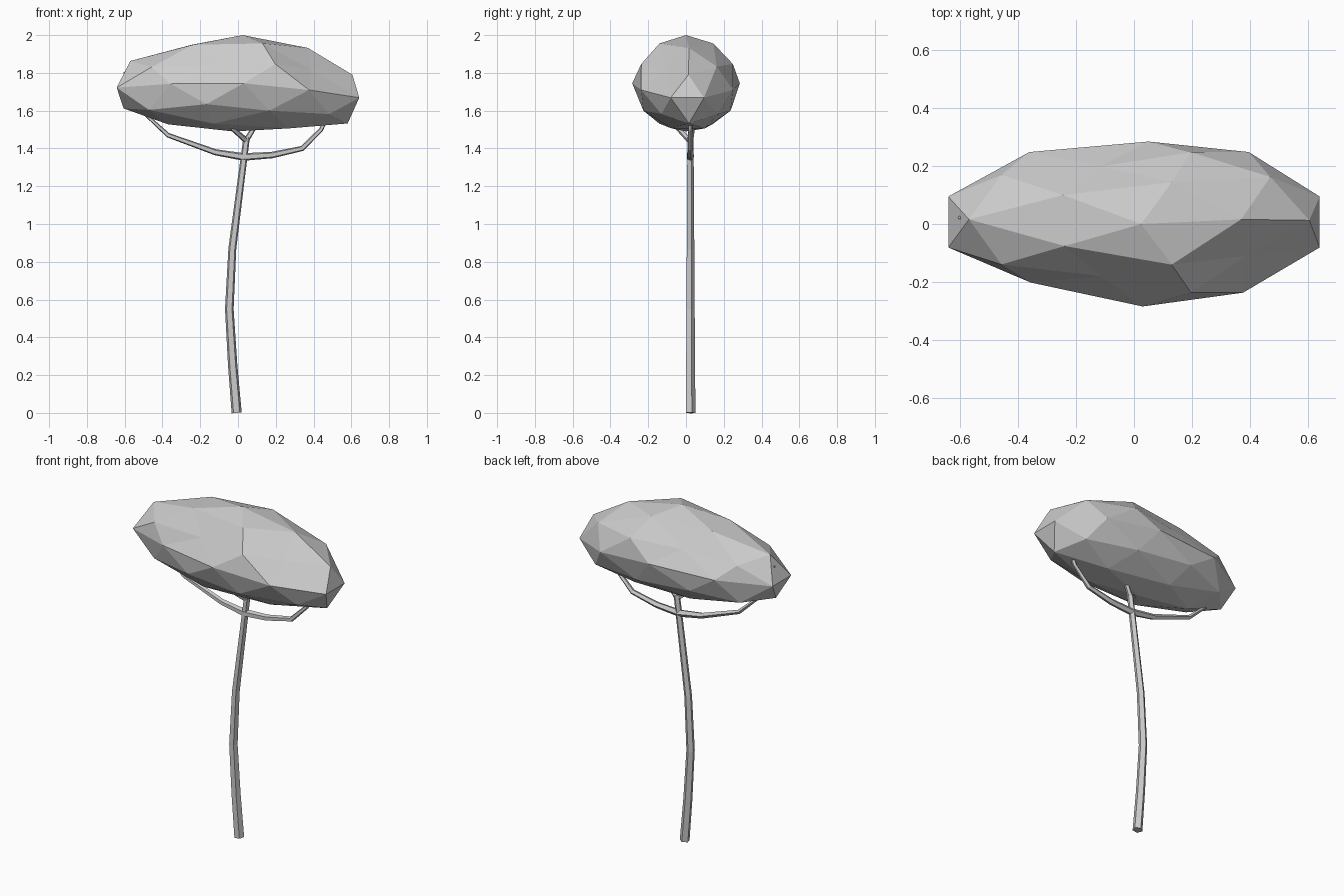
import bpy
import bmesh
import math
from mathutils import Vector

cube = bpy.data.objects.get("Cube")
if cube:
    bpy.data.objects.remove(cube, do_unlink=True)

GREY = (0.6, 0.6, 0.6, 1)
grey = bpy.data.materials.new("plain grey")
grey.use_nodes = True
grey.diffuse_color = GREY
grey.node_tree.nodes["Principled BSDF"].inputs["Base Color"].default_value = GREY


def finish(name, bm):
    """Turn a bmesh into a flat-shaded object."""
    bmesh.ops.recalc_face_normals(bm, faces=bm.faces)
    mesh = bpy.data.meshes.new(name)
    bm.to_mesh(mesh)
    bm.free()
    mesh.materials.append(grey)
    obj = bpy.data.objects.new(name, mesh)
    bpy.context.collection.objects.link(obj)
    return obj


def tube(name, path, start, end, sides=5):
    """Tapered tube along a path, with one corner turned to the back."""
    bm = bmesh.new()
    points = [Vector(p) for p in path]
    last = len(points) - 1
    rings = []
    for i, p in enumerate(points):
        along = (points[min(i + 1, last)] - points[max(i - 1, 0)]).normalized()
        across = Vector((0, 1, 0)).cross(along).normalized()
        over = along.cross(across)
        radius = start + (end - start) * i / last
        ring = []
        for k in range(sides):
            a = math.tau * k / sides
            ring.append(bm.verts.new(p + radius * (over * math.cos(a) + across * math.sin(a))))
        rings.append(ring)
    for low, high in zip(rings, rings[1:]):
        for k in range(sides):
            n = (k + 1) % sides
            bm.faces.new((low[k], low[n], high[n], high[k]))
    bm.faces.new(rings[0])
    bm.faces.new(rings[-1])
    return finish(name, bm)


# Canopy: a faceted ball, stretched sideways, drooping at both ends
bm = bmesh.new()
bmesh.ops.create_icosphere(bm, subdivisions=2, radius=1)


def nearest(direction):
    return max(bm.verts, key=lambda v: v.co.dot(Vector(direction)))


# Corners to flatten, and corners to nudge
flat = [nearest(d) for d in ((0.69, -0.5, 0.53), (-0.26, -0.81, 0.53), (-0.26, 0.81, 0.53))]
nudges = [(nearest(d), Vector(move)) for d, move in (
    ((-0.72, 0.53, 0.45), (0.025, 0, -0.025)),
    ((-0.72, -0.53, 0.45), (0.025, -0.01, -0.02)),
    ((-0.43, 0.31, 0.85), (0.025, 0, -0.015)),
    ((-0.43, -0.31, 0.85), (0.03, 0, -0.015)),
    ((-0.28, -0.85, -0.45), (0.03, 0, 0)),
    ((-0.59, 0.81, 0), (0.035, 0, 0)),
    ((-0.59, -0.81, 0), (0.04, 0.01, 0)),
    ((0.59, -0.81, 0), (-0.02, -0.025, 0)),
    ((0, 1, 0), (0.05, 0, 0)),
    ((0, -1, 0), (0.03, 0, 0)),
    ((0.85, 0, -0.53), (0.01, 0, -0.015)))]
for v in bm.verts:
    x, y, z = v.co
    inner = 1 - x * x
    v.co = (0.675 * x + 0.025 * z * inner,
            0.285 * y + 0.08 * x * x * inner,
            1.745 + 0.255 * z - 0.028 * x - 0.055 * x * x)
for v, move in nudges:
    v.co += move
for v in flat:
    around = [e.other_vert(v).co for e in v.link_edges]
    v.co = sum(around, Vector()) / len(around)
finish("canopy", bm)

# Trunk: gentle S curve, running up to the canopy
Y = 0.022
tube("trunk", [(-0.007, Y, 0), (-0.028, Y, 0.25), (-0.046, Y, 0.55), (-0.03, Y, 0.87),
               (0.007, Y, 1.16), (0.046, Y, 1.46)], 0.028, 0.018)

# Long side branches that sweep out and up into the canopy
tube("right_branch", [(0.03, Y, 1.355), (-0.12, Y, 1.38), (-0.37, Y, 1.47),
                      (-0.49, Y, 1.58), (-0.604, Y, 1.805)], 0.021, 0.005)
tube("left_branch", [(0.03, Y, 1.355), (0.18, Y, 1.365), (0.34, Y, 1.4),
                     (0.44, Y, 1.5), (0.52, Y, 1.68)], 0.021, 0.009)

# Short forks at the top of the trunk
tube("right_fork", [(0.045, Y, 1.44), (-0.04, -0.05, 1.515), (-0.1, -0.08, 1.6)], 0.016, 0.01)
tube("left_fork", [(0.042, Y, 1.44), (0.085, 0.035, 1.51), (0.14, 0.06, 1.6)], 0.016, 0.01)
